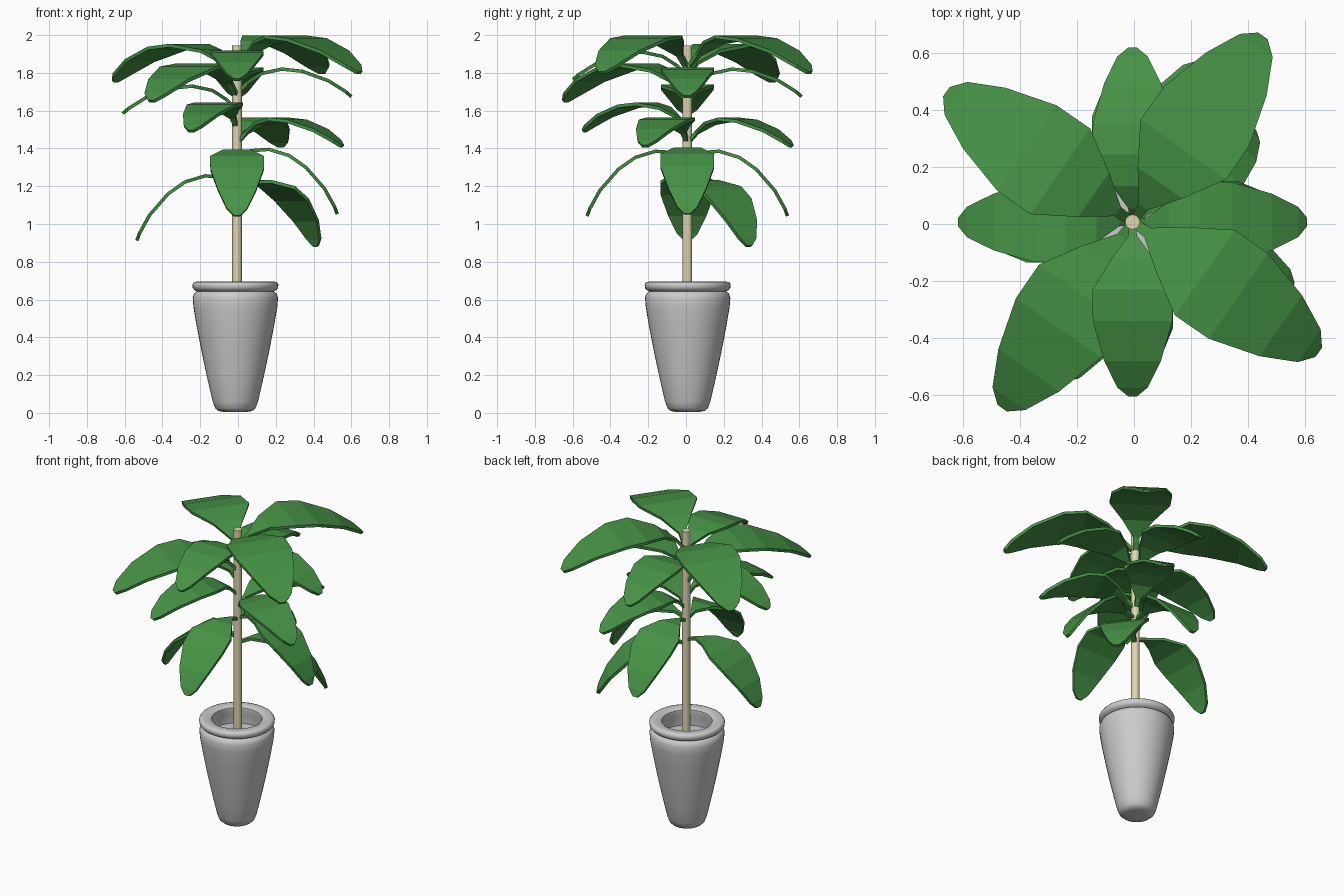
import bpy, bmesh, math
from mathutils import Matrix, Vector

if "Cube" in bpy.data.objects:
    bpy.data.objects.remove(bpy.data.objects["Cube"])

TRUNK = Vector((-0.005, 0.007, 0))


def make_object(name, bm, color=None):
    bmesh.ops.recalc_face_normals(bm, faces=bm.faces)
    me = bpy.data.meshes.new(name)
    bm.to_mesh(me)
    bm.free()
    ob = bpy.data.objects.new(name, me)
    bpy.context.collection.objects.link(ob)
    if color:
        me.materials.append(color)
    return ob


def material(name, rgb):
    m = bpy.data.materials.new(name)
    m.diffuse_color = (*rgb, 1)
    m.use_nodes = True
    m.node_tree.nodes["Principled BSDF"].inputs["Base Color"].default_value = m.diffuse_color
    return m


def smooth(ob, angle):
    bpy.ops.object.select_all(action='DESELECT')
    ob.select_set(True)
    bpy.context.view_layer.objects.active = ob
    bpy.ops.object.shade_smooth_by_angle(angle=math.radians(angle))


def lathe(name, profile, centre, sides, color=None):
    bm = bmesh.new()
    vs = [bm.verts.new((r, 0, z)) for r, z in profile]
    es = [bm.edges.new(p) for p in zip(vs, vs[1:])]
    bmesh.ops.spin(bm, geom=vs + es, cent=(0, 0, 0), axis=(0, 0, 1),
                   angle=2 * math.pi, steps=sides)
    bmesh.ops.remove_doubles(bm, verts=bm.verts, dist=1e-4)
    bmesh.ops.translate(bm, verts=bm.verts, vec=centre)
    return make_object(name, bm, color)


green = material("leaf_green", (0.06, 0.29, 0.06))
beige = material("stem_beige", (0.75, 0.67, 0.43))

# Pot with rolled rim, inner wall and a sunken floor
pot = lathe("pot", [
    (0, 0.005), (0.06, 0.005), (0.09, 0.01), (0.107, 0.025), (0.12, 0.06),
    (0.148, 0.18), (0.178, 0.32), (0.205, 0.46), (0.222, 0.56), (0.226, 0.61),
    (0.218, 0.632), (0.203, 0.643), (0.216, 0.65), (0.226, 0.661), (0.228, 0.68),
    (0.22, 0.692), (0.205, 0.695), (0.165, 0.693), (0.152, 0.685), (0.15, 0.67),
    (0.158, 0.64), (0.16, 0.58), (0, 0.58)], (-0.014, 0.009, 0), 40)
smooth(pot, 50)

# Stem
stem = lathe("stem", [(0, 0), (0.026, 0), (0.026, 1.365), (0, 1.365)],
             TRUNK + Vector((0, 0, 0.58)), 16, beige)
smooth(stem, 40)

# Leaf outline: distance from stem, height, half width
LEAF = [(0.0, 0.0, 0.014), (0.07, 0.075, 0.02), (0.17, 0.14, 0.095),
        (0.31, 0.17, 0.183), (0.45, 0.155, 0.182), (0.63, 0.09, 0.13),
        (0.75, 0.015, 0.07), (0.79, -0.02, 0.02)]
THICK = 0.009


def leaf(name, heading, peak, length, droop):
    s = length / 0.79
    c, d = math.cos(math.radians(droop)), math.sin(math.radians(droop))
    pts = [(s * (r * c + z * d), s * (z * c - r * d), w * s) for r, z, w in LEAF]
    base = peak - max(p[1] for p in pts)
    bm = bmesh.new()
    rings = []
    for i, (r, z, w) in enumerate(pts):
        a, b = pts[max(i - 1, 0)], pts[min(i + 1, len(pts) - 1)]
        n = Vector((a[1] - b[1], 0, b[0] - a[0])).normalized() * THICK
        p = Vector((r, 0, z + base))
        side = Vector((0, w, 0))
        rings.append([bm.verts.new(v) for v in
                      (p + side + n, p - side + n, p - side - n, p + side - n)])
    for a, b in zip(rings, rings[1:]):
        for k in range(4):
            m = (k + 1) % 4
            bm.faces.new((a[k], a[m], b[m], b[k]))
    bm.faces.new(rings[0])
    bm.faces.new(rings[-1][::-1])
    bmesh.ops.transform(bm, verts=bm.verts, matrix=Matrix.Translation(TRUNK)
                        @ Matrix.Rotation(math.radians(heading), 4, 'Z'))
    make_object(name, bm, green)


# Tiers of leaves: (heading, peak height), reach before droop, droop angle
TIERS = {
    "crown_leaf": ([(55, 1.99), (145, 1.945), (235, 1.84), (325, 1.99)], 0.79, 0),
    "upper_leaf": ([(0, 1.82), (90, 1.82), (180, 1.73), (270, 1.91)], 0.605, 0),
    "middle_leaf": ([(67, 1.555), (246, 1.635), (338, 1.555)], 0.6, 0),
    "lower_leaf": ([(0, 1.395), (90, 1.385), (180, 1.255), (270, 1.385),
                    (38, 1.225)], 0.615, 29),
}
for tier, (leaves, length, droop) in TIERS.items():
    for i, (heading, peak) in enumerate(leaves):
        leaf(f"{tier}_{i + 1}", heading, peak, length, droop)
